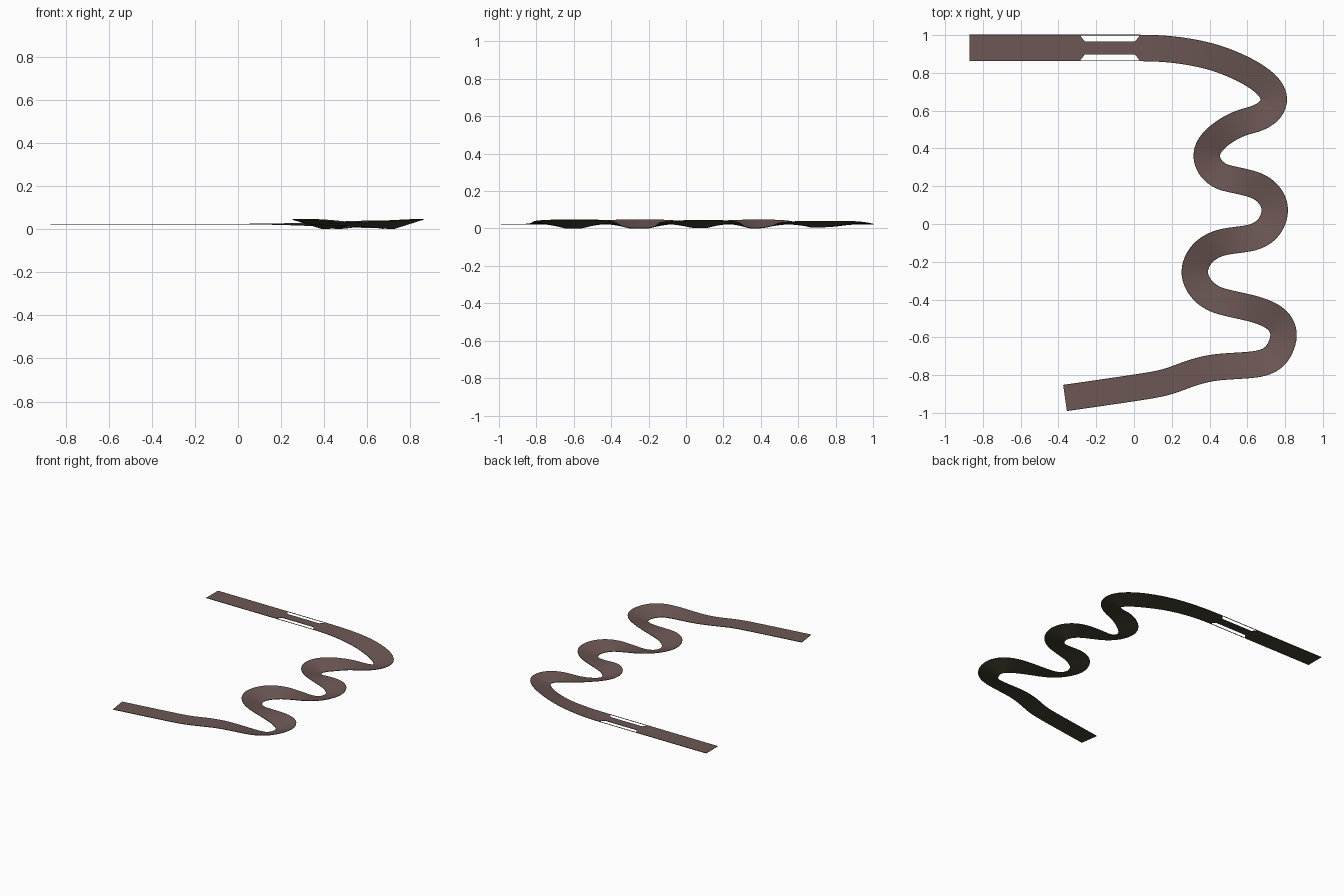
import bpy
from mathutils import Vector

if "Cube" in bpy.data.objects:
    bpy.data.objects.remove(bpy.data.objects["Cube"])

HALF, EDGE, THICK, Z = 0.07, 0.004, 0.003, 0.025

# Bend control points: x, y, bank (height of the left edge above the middle)
BENDS = [
    (0.03, 0.932, 0), (0.2, 0.925, .002), (0.40, 0.89, .009), (0.57, 0.825, .015),
    (0.69, 0.75, .016), (0.742, 0.675, .016), (0.722, 0.605, .013), (0.655, 0.56, .006),
    (0.565, 0.535, -.006), (0.48, 0.49, -.017), (0.41, 0.43, -.022), (0.383, 0.365, -.022),
    (0.405, 0.297, -.021), (0.465, 0.25, -.014), (0.55, 0.23, 0), (0.66, 0.2, .014),
    (0.727, 0.14, .02), (0.747, 0.065, .02), (0.717, -0.015, .018), (0.65, -0.065, .011),
    (0.56, -0.083, 0), (0.45, -0.1, -.014), (0.36, -0.155, -.022), (0.318, -0.25, -.022),
    (0.352, -0.34, -.022), (0.43, -0.40, -.014), (0.55, -0.43, 0), (0.67, -0.46, .014),
    (0.762, -0.51, .022), (0.795, -0.59, .022), (0.757, -0.69, .022), (0.68, -0.737, .016),
    (0.56, -0.75, .01), (0.42, -0.76, .004), (0.3, -0.79, 0), (0.17, -0.838, 0),
    (0.0, -0.868, 0), (-0.365, -0.921, 0)]


def catmull(a, b, c, d, t):
    return 0.5 * (2 * b + (c - a) * t + (2 * a - 5 * b + 4 * c - d) * t * t
                  + (3 * b - a - 3 * c + d) * t ** 3)


def make_path():
    straight = [Vector((x, 0.932, 0)) for x in (-0.87, -0.285, -0.26, 0.005)]
    p = [Vector(b) for b in BENDS]
    p = [p[0] - Vector((0.17, 0, 0))] + p + [2 * p[-1] - p[-2]]
    pts = []
    for i in range(1, len(p) - 2):
        pts += [catmull(*p[i - 1:i + 3], k / 6) for k in range(6)]
    pts.append(p[-2])
    # even out small wobbles
    for _ in range(6):
        pts = pts[:1] + [(a + 2 * b + c) / 4 for a, b, c in zip(pts, pts[1:], pts[2:])] + pts[-1:]
    return straight + pts


def make_material(name, color):
    m = bpy.data.materials.new(name)
    m.diffuse_color = color
    m.use_nodes = True
    m.node_tree.nodes["Principled BSDF"].inputs["Base Color"].default_value = m.diffuse_color
    return m


PATH = make_path()
BROWN = make_material("road_brown", (0.15, 0.095, 0.09, 1))
OLIVE = make_material("edge_olive", (0.055, 0.05, 0.03, 1))


def sweep(name, section, top_mat):
    """Sweep a slab along the path; section(i) gives its right and left offsets."""
    verts, faces, mats = [], [], []
    for i, p in enumerate(PATH):
        d = PATH[min(i + 1, len(PATH) - 1)] - PATH[max(i - 1, 0)]
        n = Vector((-d.y, d.x, 0)).normalized()
        for drop, offs in ((0, section(i)), (THICK, section(i)[::-1])):
            for o in offs:
                v = Vector((p.x, p.y, 0)) + n * o
                verts.append((v.x, v.y, Z + p.z * o / HALF - drop))
    for i in range(len(PATH) - 1):
        a, b = 4 * i, 4 * i + 4
        for k in range(4):
            j = (k + 1) % 4
            faces.append((a + k, b + k, b + j, a + j))
            faces[-1] = faces[-1][::-1]
            mats.append(0 if k == 0 else 1)
    e = len(verts) - 4
    faces += [(0, 1, 2, 3)[::-1], (e, e + 1, e + 2, e + 3)]
    mats += [1, 1]
    me = bpy.data.meshes.new(name)
    me.from_pydata(verts, [], faces)
    me.materials.append(top_mat)
    me.materials.append(OLIVE)
    me.polygons.foreach_set("material_index", mats)
    ob = bpy.data.objects.new(name, me)
    bpy.context.collection.objects.link(ob)
    bpy.context.view_layer.objects.active = ob
    ob.select_set(True)
    bpy.ops.object.shade_smooth_by_angle(angle=0.5)
    ob.select_set(False)
    # consistent outward normals
    import bmesh
    bm = bmesh.new()
    bm.from_mesh(me)
    bmesh.ops.recalc_face_normals(bm, faces=bm.faces)
    bm.to_mesh(me)
    bm.free()


# Road surface, pinched to a narrow lane on the straight
def road_section(i):
    w = 0.034 if i in (2, 3) else HALF - EDGE
    return (-w, w)


sweep("road_surface", road_section, BROWN)

# Thin edge rails, which bridge the slots beside the narrow lane
sweep("left_edge_rail", lambda i: (HALF - EDGE, HALF), OLIVE)
sweep("right_edge_rail", lambda i: (-HALF, EDGE - HALF), OLIVE)
